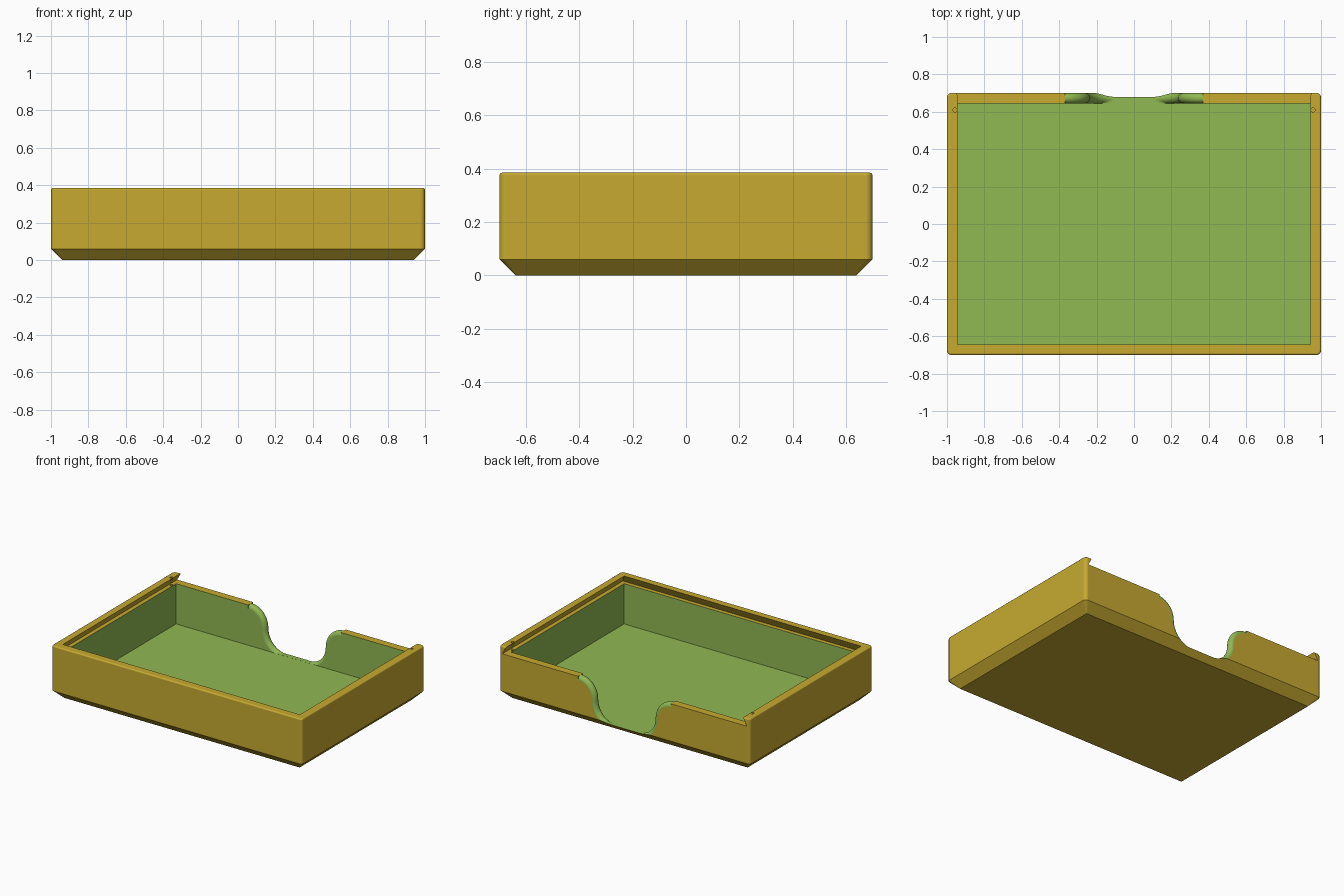
import bpy, bmesh
from math import sin, cos, pi, sqrt, radians

if "Cube" in bpy.data.objects:
    bpy.data.objects.remove(bpy.data.objects["Cube"])

HX, HY, TOP = 1.0, 0.7, 0.385      # outer half sizes and height
WALL, FLOOR, LEDGE = 0.055, 0.04, 0.33
CHAMFER, CORNER, EDGE = 0.06, 0.025, 0.01


def material(name, color):
    m = bpy.data.materials.new(name)
    m.use_nodes = True
    m.diffuse_color = color
    m.node_tree.nodes["Principled BSDF"].inputs["Base Color"].default_value = color
    return m


gold = material("golden yellow", (0.57, 0.40, 0.03, 1))
green = material("leaf green", (0.28, 0.48, 0.085, 1))


def loft(name, rings, mat):
    """Closed solid from a stack of matching point rings."""
    bm = bmesh.new()
    loops = [[bm.verts.new(p) for p in ring] for ring in rings]
    n = len(loops[0])
    for a, b in zip(loops, loops[1:]):
        for i in range(n):
            j = (i + 1) % n
            bm.faces.new((a[i], a[j], b[j], b[i]))
    bm.faces.new(loops[0][::-1])
    bm.faces.new(loops[-1])
    bmesh.ops.recalc_face_normals(bm, faces=bm.faces)
    mesh = bpy.data.meshes.new(name)
    bm.to_mesh(mesh)
    bm.free()
    mesh.materials.append(mat)
    ob = bpy.data.objects.new(name, mesh)
    bpy.context.collection.objects.link(ob)
    return ob


def rect(x0, x1, y0, y1, z):
    return [(x0, y0, z), (x1, y0, z), (x1, y1, z), (x0, y1, z)]


def round_rect(hx, hy, r, z, steps=6):
    pts = []
    for k, (sx, sy) in enumerate(((1, 1), (-1, 1), (-1, -1), (1, -1))):
        for i in range(steps + 1):
            a = (k + i / steps) * pi / 2
            pts.append((sx * (hx - r) + r * cos(a), sy * (hy - r) + r * sin(a), z))
    return pts


# Tray body: chamfered base, rounded corners and a softened rim
rings = [round_rect(HX - CHAMFER, HY - CHAMFER, 0.004, 0),
         round_rect(HX, HY, CORNER, CHAMFER)]
for i in range(5):
    a = i / 4 * pi / 2
    d = EDGE * (1 - cos(a))
    rings.append(round_rect(HX - d, HY - d, CORNER - d, TOP - EDGE + EDGE * sin(a)))
tray = loft("tray", rings, gold)


# Dovetail lid slot, open at the back
def slot_ring(z):
    d = WALL - 0.03 * (TOP - z) / (TOP - LEDGE)
    return rect(-HX + d, HX - d, -HY + d, HY + 0.2, z)


slot = loft("lid_slot_cutter", [slot_ring(LEDGE), slot_ring(TOP + 0.015)], gold)

# Storage cavity
cavity = loft("cavity_cutter", [rect(-HX + WALL, HX - WALL, -HY + WALL, HY - WALL, z)
                                for z in (FLOOR, LEDGE + 0.01)], green)

# Finger notch: S-curved outline with a half-round edge through the wall
half = []
rx, rz, bottom, start = 0.135, (LEDGE - FLOOR) / 2, FLOOR + 0.0005, 0.10
STEPS = 14
for i in range(STEPS + 1):
    a = i / STEPS * pi / 2
    half.append((start + rx * sin(a), bottom + rz * (1 - cos(a)), sin(a), -cos(a)))
for i in range(1, STEPS + 1):
    a = i / STEPS * pi / 2
    half.append((start + rx * (2 - cos(a)), bottom + rz * (1 + sin(a)), cos(a), -sin(a)))


def notch_ring(y, d, inner):
    pts = []
    for x, z, nx, nz in half:
        z += nz * d
        pts.append((x + nx * d, max(z, bottom) if inner else z))
    end = start + 2 * rx
    pts.append((end, TOP + 0.1))
    full = pts + [(-x, z) for x, z in reversed(pts)]
    return [(x, y, z) for x, z in full]


bead = WALL / 2
mid = HY - bead
rings = [notch_ring(mid - bead - 0.01, bead, True)]
for i in range(13):
    t = -bead * cos(pi * i / 12)
    rings.append(notch_ring(mid + t, bead - sqrt(max(bead * bead - t * t, 0)), t < 0))
rings.append(notch_ring(HY + 0.02, bead, False))
notch = loft("finger_notch_cutter", rings, green)

# Small detent holes for the lid near the back of each rail
cutters = [slot, cavity, notch]
for s in (-1, 1):
    circle = [(s * 0.957 + 0.011 * cos(k * pi / 8), 0.61 + 0.011 * sin(k * pi / 8))
              for k in range(16)]
    cutters.append(loft("detent_cutter", [[(x, y, z) for x, y in circle]
                                          for z in (LEDGE - 0.01, TOP + 0.02)], gold))

# Carve the tray, keeping each cutter's colour
bpy.ops.object.select_all(action='DESELECT')
bpy.context.view_layer.objects.active = tray
tray.select_set(True)
for c in cutters:
    c.hide_render = True
    mod = tray.modifiers.new("carve", 'BOOLEAN')
    mod.operation = 'DIFFERENCE'
    mod.solver = 'EXACT'
    mod.material_mode = 'TRANSFER'
    mod.object = c
    bpy.ops.object.modifier_apply(modifier=mod.name)
for c in cutters:
    bpy.data.objects.remove(c)

# Smooth rounded areas while keeping flat panels flat
bpy.ops.object.shade_smooth_by_angle(angle=radians(30))
weighted = tray.modifiers.new("flat_panels", 'WEIGHTED_NORMAL')
weighted.keep_sharp = True
